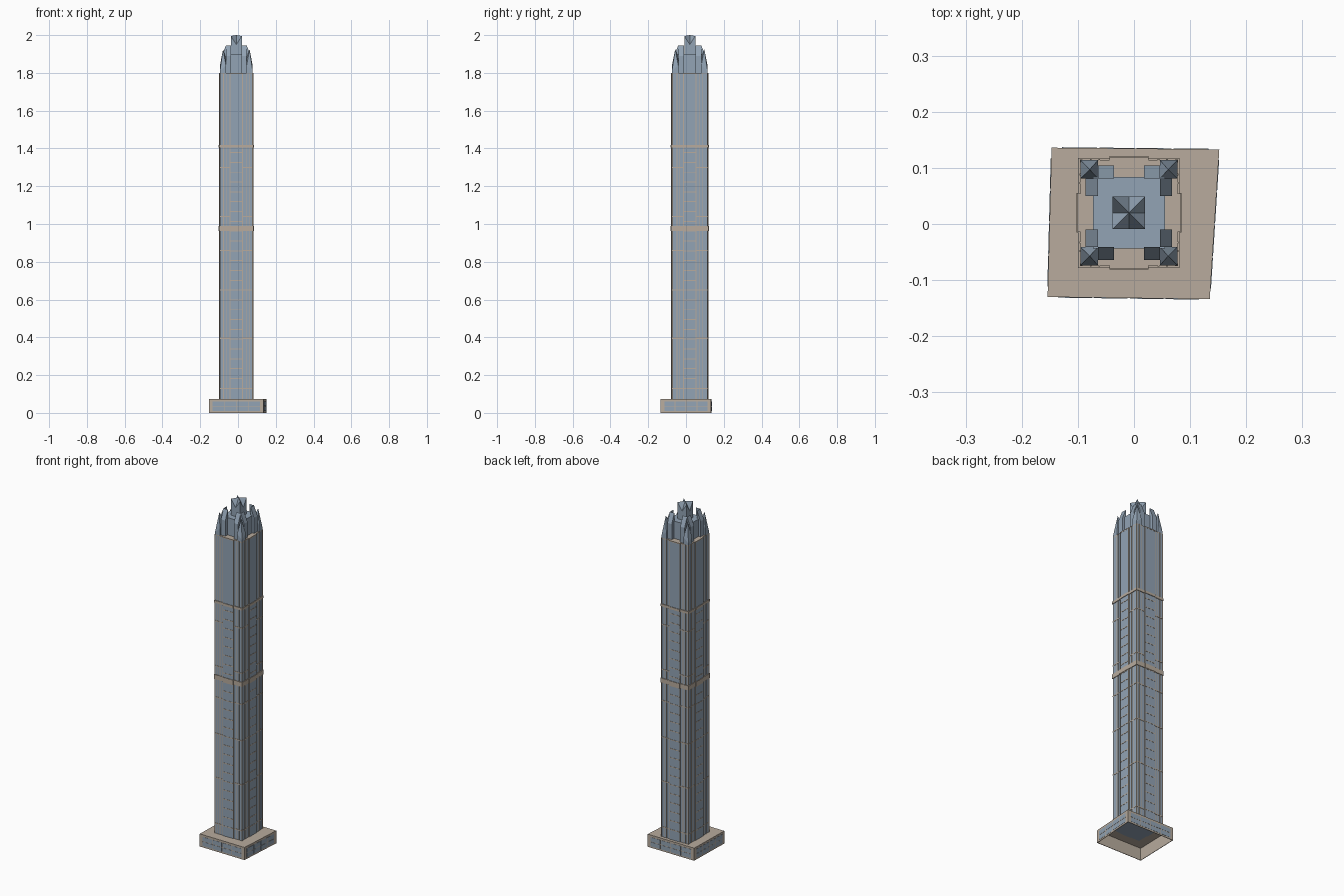
import bpy, bmesh
from math import pi
from mathutils import Vector, Matrix

cube = bpy.data.objects.get("Cube")
if cube:
    bpy.data.objects.remove(cube)


def material(name, rgb):
    m = bpy.data.materials.new(name)
    m.use_nodes = True
    m.diffuse_color = (*rgb, 1)
    m.node_tree.nodes["Principled BSDF"].inputs["Base Color"].default_value = (*rgb, 1)
    return m


GLASS = material("blue grey glass", (0.29, 0.37, 0.46))
STONE = material("beige stone", (0.48, 0.41, 0.34))

CENTRE = Matrix.Translation((-0.009, 0.02, 0))   # tower axis
HX, HY = 0.0865, 0.094                           # tower half sizes
BASE, ROOF = 0.073, 1.80


def finish(name, bm, mat, matrix=CENTRE):
    bmesh.ops.recalc_face_normals(bm, faces=bm.faces)
    bm.transform(matrix)
    mesh = bpy.data.meshes.new(name)
    bm.to_mesh(mesh)
    bm.free()
    mesh.materials.append(mat)
    ob = bpy.data.objects.new(name, mesh)
    bpy.context.collection.objects.link(ob)
    return ob


def box(bm, x0, x1, y0, y1, z0, z1, turn=Matrix()):
    size = Matrix.Diagonal((x1 - x0, y1 - y0, z1 - z0, 1))
    mid = Matrix.Translation(((x0 + x1) / 2, (y0 + y1) / 2, (z0 + z1) / 2))
    return bmesh.ops.create_cube(bm, size=1, matrix=turn @ mid @ size)["verts"]


def prism(bm, outline, z0, tops):
    """Column over an outline with its own top height at each corner."""
    low = [bm.verts.new((x, y, z0)) for x, y in outline]
    high = [bm.verts.new((x, y, z)) for (x, y), z in zip(outline, tops)]
    n = len(low)
    for i in range(n):
        j = (i + 1) % n
        bm.faces.new((low[i], low[j], high[j], high[i]))
    bm.faces.new(low[::-1])
    return high


# The four faces: rotation, half width along the face, distance out
sides = [(Matrix.Rotation(k * pi / 2, 4, "Z"),) + ((HX, HY) if k % 2 == 0 else (HY, HX))
         for k in range(4)]

# Podium shell, open below
corners = [Vector(c) for c in ((-0.154, -0.13, 0), (0.135, -0.134, 0),
                               (0.152, 0.133, 0), (-0.147, 0.136, 0))]
bm = bmesh.new()
top = prism(bm, [c.xy for c in corners], 0, [BASE] * 4)
bm.faces.new(top)
bm.faces.ensure_lookup_table()
bmesh.ops.delete(bm, geom=[f for f in bm.faces if f.calc_center_median().z < 0.001],
                 context="FACES_ONLY")
podium = finish("podium", bm, STONE, Matrix())
shell = podium.modifiers.new("wall", "SOLIDIFY")
shell.thickness = 0.004

# Podium windows: thin panes in a grid on each wall
bm = bmesh.new()
for k, a in enumerate(corners):
    b = corners[(k + 1) % 4]
    along = (b - a).normalized()
    out = Vector((along.y, -along.x, 0))
    length = (b - a).length
    frame = Matrix((along, out, (0, 0, 1))).transposed().to_4x4()
    frame.translation = a
    step = (length - 0.034) / 4
    for i in range(4):
        x = 0.017 + i * step
        for z in (0.009, 0.037):
            box(bm, x + 0.002, x + step - 0.002, -0.002, 0.001, z, z + 0.024, frame)
finish("podium_windows", bm, GLASS, Matrix())

# Glass shaft with a shallow bay on every face
bm = bmesh.new()
box(bm, -HX, HX, -HY, HY, BASE - 0.003, ROOF - 0.004)
for turn, w, d in sides:
    box(bm, -0.033, 0.033, -d - 0.004, -d + 0.01, BASE - 0.003, ROOF - 0.004, turn)
finish("glass_shaft", bm, GLASS)

# Upright mullions
bm = bmesh.new()
for turn, w, d in sides:
    for s in (-1, 1):
        for x, out in ((0.033, 0.005), (0.053, 0.002), (0.068, 0.002), (w - 0.001, 0.001)):
            box(bm, s * x - 0.0017, s * x + 0.0017, -d - out, -d + 0.004, BASE, ROOF, turn)
finish("mullions", bm, STONE)

# Stone belts around the shaft
bm = bmesh.new()
belts = [(z, 0.006) for z in (0.13, 0.395, 0.65, 0.86, 1.04, 1.30)]
for z, h in belts + [(0.977, 0.026), (1.412, 0.014)]:
    out = 0.0015 if h < 0.01 else 0.004
    for turn, w, d in sides:
        box(bm, -w - out, w + out, -d - out, -d + 0.004, z - h / 2, z + h / 2, turn)
        if h > 0.01:
            box(bm, -0.035, 0.035, -d - 0.007, -d, z - h / 2, z + h / 2, turn)
finish("belts", bm, STONE)

# Floor lines on the bays, below the upper belt
bm = bmesh.new()
for turn, w, d in sides:
    for i in range(25):
        z = 0.13 + i * 0.052
        box(bm, -0.031, 0.031, -d - 0.005, -d, z - 0.0025, z + 0.0025, turn)
finish("floor_lines", bm, STONE)

# Roof slab following the bays
bm = bmesh.new()
box(bm, -HX, HX, -HY, HY, ROOF - 0.006, ROOF)
for turn, w, d in sides:
    box(bm, -0.033, 0.033, -d - 0.005, -d + 0.01, ROOF - 0.006, ROOF, turn)
finish("roof_slab", bm, STONE)

# Crown core
bm = bmesh.new()
box(bm, -0.064, 0.064, -0.064, 0.064, ROOF, 1.90)
finish("crown_core", bm, GLASS)

# Notched spire: tall corners, low middles and a centre point
bm = bmesh.new()
r = 0.029
ring = [(-r, -r), (0, -r), (r, -r), (r, 0), (r, r), (0, r), (-r, r), (-r, 0)]
high = prism(bm, ring, 1.90, [1.995, 1.95] * 4)
apex = bm.verts.new((0, 0, 2.0))
for i in range(8):
    bm.faces.new((high[i], high[(i + 1) % 8], apex))
finish("spire", bm, GLASS)


def shard(bm, x0, x1, y0, y1, inner, outer, slope_x):
    """Tall block whose roof falls away from the tower axis along one direction."""
    outline = [(x0, y0), (x1, y0), (x1, y1), (x0, y1)]
    far = max(abs(x0), abs(x1)) if slope_x else max(abs(y0), abs(y1))
    tops = [outer if abs((x if slope_x else y)) >= far - 1e-5 else inner for x, y in outline]
    bm.faces.new(prism(bm, outline, ROOF, tops))


# Corner clusters: tapering corner pinnacle flanked by two shards
bm = bmesh.new()
for sx in (-1, 1):
    for sy in (-1, 1):
        x, y = sx * HX, sy * HY
        ix, iy = sx * 0.055, sy * 0.061
        base = [(x, y), (ix, y), (ix, iy), (x, iy)]
        peak = bm.verts.new((sx * 0.070, sy * 0.077, 1.925))
        mid = prism(bm, base, ROOF, [1.81, 1.84, 1.88, 1.84])
        for i in range(4):
            bm.faces.new((mid[i], mid[(i + 1) % 4], peak))
        shard(bm, sx * 0.027, sx * 0.055, sy * 0.061, sy * 0.084, 1.945, 1.89, False)
        shard(bm, sx * 0.055, sx * 0.077, sy * 0.030, sy * 0.061, 1.945, 1.89, True)
finish("corner_pinnacles", bm, GLASS)
